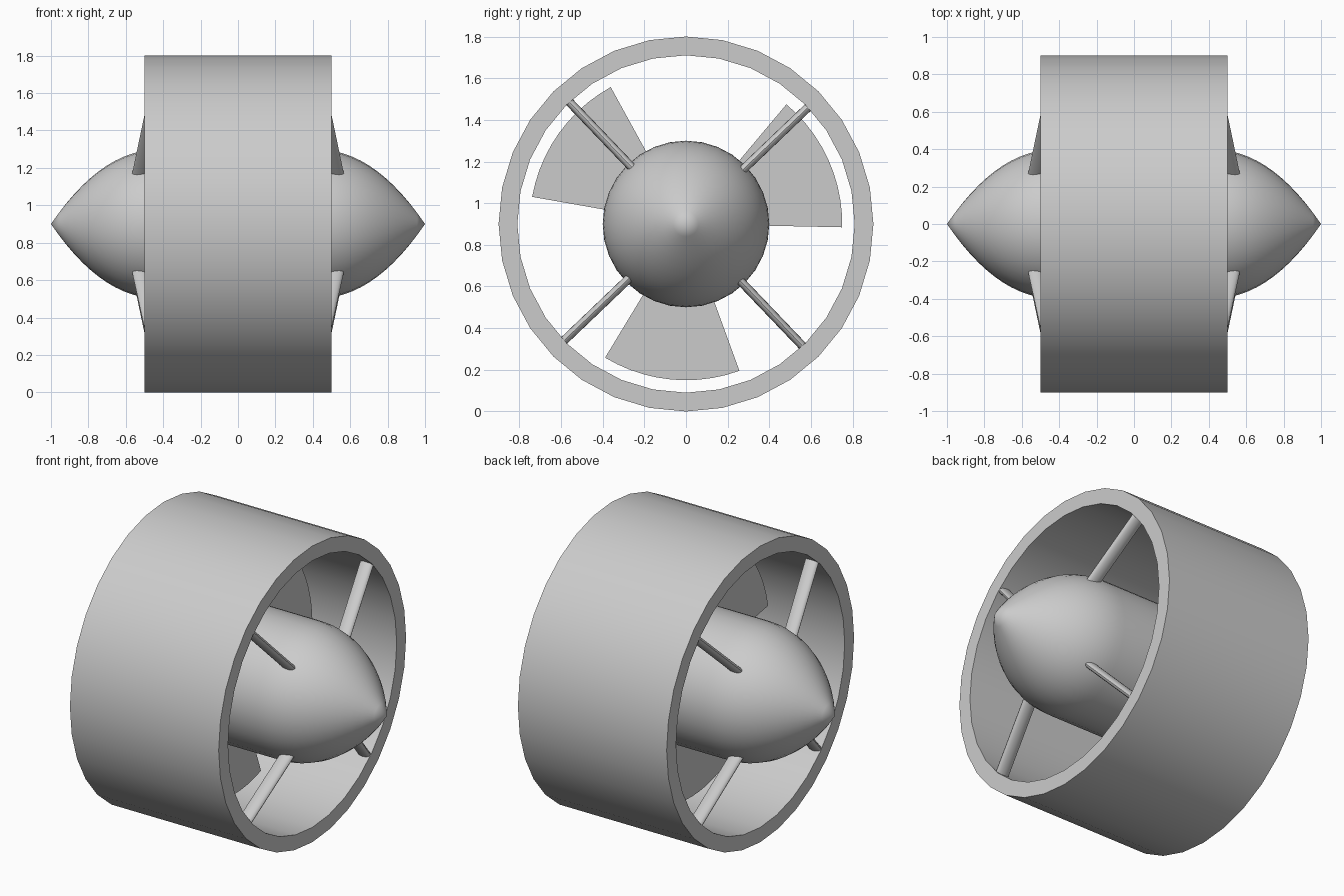
import bpy, bmesh, math
from mathutils import Matrix, Vector

if "Cube" in bpy.data.objects:
    bpy.data.objects.remove(bpy.data.objects["Cube"], do_unlink=True)

CENTRE_Z = 0.9
SIDES = 32

grey = bpy.data.materials.new("plain grey")
grey.use_nodes = True
colour = (0.6, 0.6, 0.6, 1)
grey.diffuse_color = colour
grey.node_tree.nodes["Principled BSDF"].inputs["Base Color"].default_value = colour


def finish(name, bm, smooth=True):
    """Turn a bmesh built around the x axis into a named object."""
    bmesh.ops.remove_doubles(bm, verts=bm.verts, dist=1e-5)
    bmesh.ops.recalc_face_normals(bm, faces=bm.faces)
    mesh = bpy.data.meshes.new(name)
    bm.to_mesh(mesh)
    bm.free()
    mesh.materials.append(grey)
    obj = bpy.data.objects.new(name, mesh)
    obj.location.z = CENTRE_Z
    bpy.context.collection.objects.link(obj)
    if smooth:
        bpy.ops.object.select_all(action='DESELECT')
        obj.select_set(True)
        bpy.context.view_layer.objects.active = obj
        bpy.ops.object.shade_smooth_by_angle(angle=math.radians(35))
    return obj


def lathe(name, profile, closed=False):
    """Spin (x, radius) points about the x axis."""
    bm = bmesh.new()
    verts = [bm.verts.new((x, 0, r)) for x, r in profile]
    pairs = list(zip(verts, verts[1:]))
    if closed:
        pairs.append((verts[-1], verts[0]))
    edges = [bm.edges.new(p) for p in pairs]
    bmesh.ops.spin(bm, geom=verts + edges, cent=(0, 0, 0), axis=(1, 0, 0),
                   angle=math.tau, steps=SIDES, use_merge=True)
    return finish(name, bm)


def polar(x, radius, degrees):
    a = math.radians(degrees)
    return Vector((x, radius * math.cos(a), radius * math.sin(a)))


# Duct ring
lathe("duct", [(-0.5, 0.9), (0.5, 0.9), (0.5, 0.81), (-0.5, 0.81)], closed=True)

# Hub: cylinder with a pointed nose at both ends
steps = 14
nose = [(0.4 + 0.6 * i / steps, 0.4 * (1 - (i / steps) ** 2.2)) for i in range(steps + 1)]
lathe("hub", [(-x, r) for x, r in reversed(nose)] + nose)

# Fan blades: flat ring sectors
for n in range(3):
    start = -1.2 + 120 * n
    bm = bmesh.new()
    angles = [start + 51.2 * i / 10 for i in range(11)]
    outline = [polar(-0.035, 0.37, a) for a in angles]
    outline += [polar(-0.035, 0.75, a) for a in reversed(angles)]
    face = bm.faces.new([bm.verts.new(p) for p in outline])
    out = bmesh.ops.extrude_face_region(bm, geom=[face])
    moved = [v for v in out["geom"] if isinstance(v, bmesh.types.BMVert)]
    bmesh.ops.translate(bm, verts=moved, vec=(0.01, 0, 0))
    finish(f"fan_blade_{n + 1}", bm, smooth=False)

# Struts: oval bars leaning outwards toward the hub, four at each end
for end, side in (("left", 1), ("right", -1)):
    for n in range(4):
        bm = bmesh.new()
        rings = []
        for radius, x in ((0.36, 0.525), (0.82, 0.455)):
            ring = []
            for k in range(16):
                a = math.tau * k / 16
                p = Vector((side * (x + 0.043 * math.cos(a)), 0.021 * math.sin(a), radius))
                ring.append(bm.verts.new(p))
            rings.append(ring)
        for k in range(16):
            j = (k + 1) % 16
            bm.faces.new((rings[0][k], rings[0][j], rings[1][j], rings[1][k]))
        for ring in rings:
            bm.faces.new(ring)
        turn = Matrix.Rotation(math.radians(43.7 - 90 + 90 * n), 3, 'X')
        bmesh.ops.transform(bm, matrix=turn.to_4x4(), verts=bm.verts)
        finish(f"{end}_strut_{n + 1}", bm)
